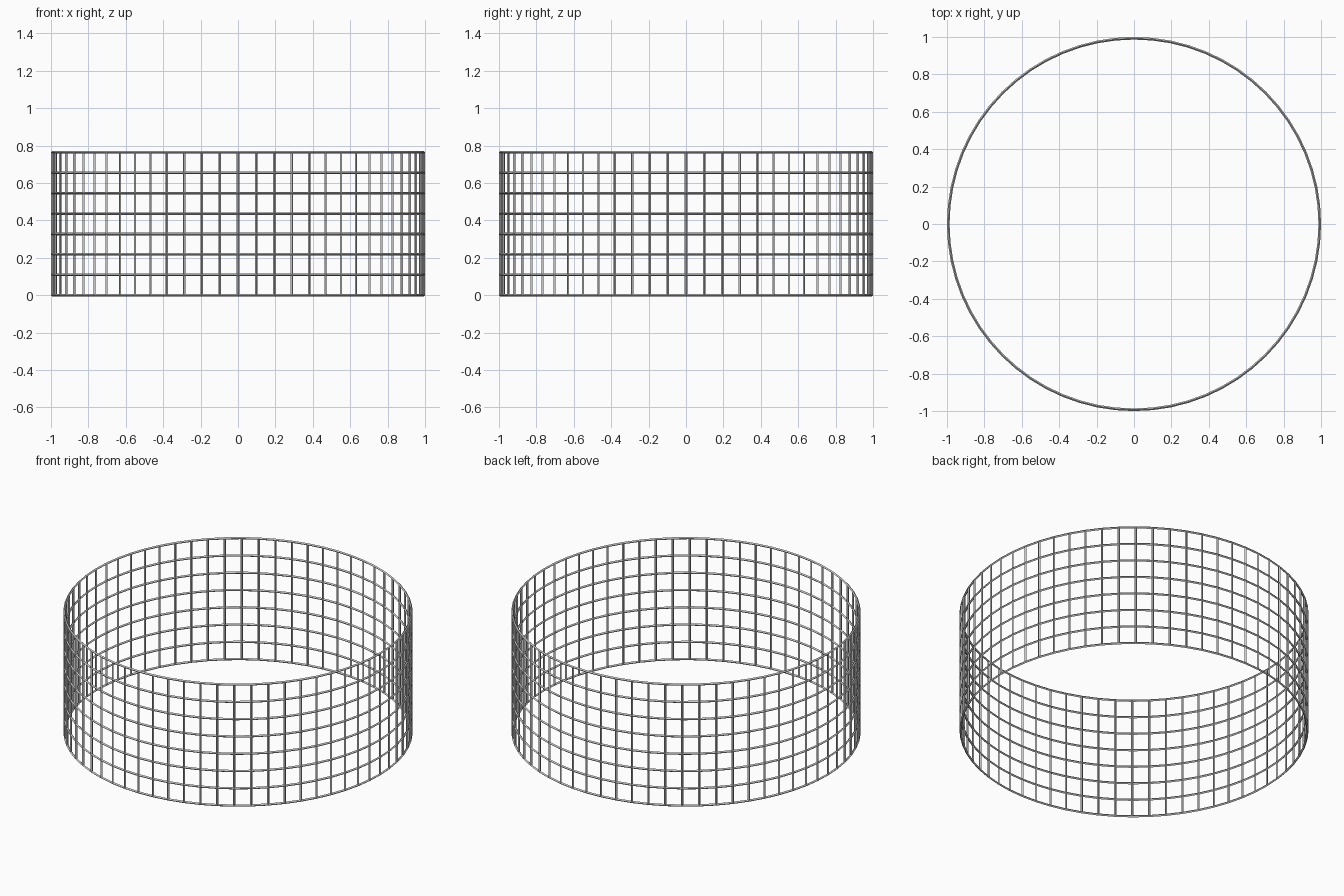
import bpy, bmesh, math

if "Cube" in bpy.data.objects:
    bpy.data.objects.remove(bpy.data.objects["Cube"])

SIDES, ROWS = 64, 7
RADIUS, HEIGHT, THICK = 0.993, 0.764, 0.014

# Open faceted cylinder wall made of a grid of quads
bm = bmesh.new()
rings = []
for r in range(ROWS + 1):
    z = HEIGHT * r / ROWS
    rings.append([bm.verts.new((RADIUS * math.cos(2 * math.pi * i / SIDES),
                                RADIUS * math.sin(2 * math.pi * i / SIDES), z))
                  for i in range(SIDES)])
for a, b in zip(rings, rings[1:]):
    for i in range(SIDES):
        j = (i + 1) % SIDES
        bm.faces.new((a[i], a[j], b[j], b[i]))
mesh = bpy.data.meshes.new("round_wire_fence")
bm.to_mesh(mesh)
bm.free()
fence = bpy.data.objects.new("round_wire_fence", mesh)
bpy.context.collection.objects.link(fence)

# Turn every grid edge into a bar
wire = fence.modifiers.new("bars", 'WIREFRAME')
wire.thickness = THICK
wire.offset = 0
wire.use_even_offset = True
wire.use_boundary = True
wire.use_replace = True
